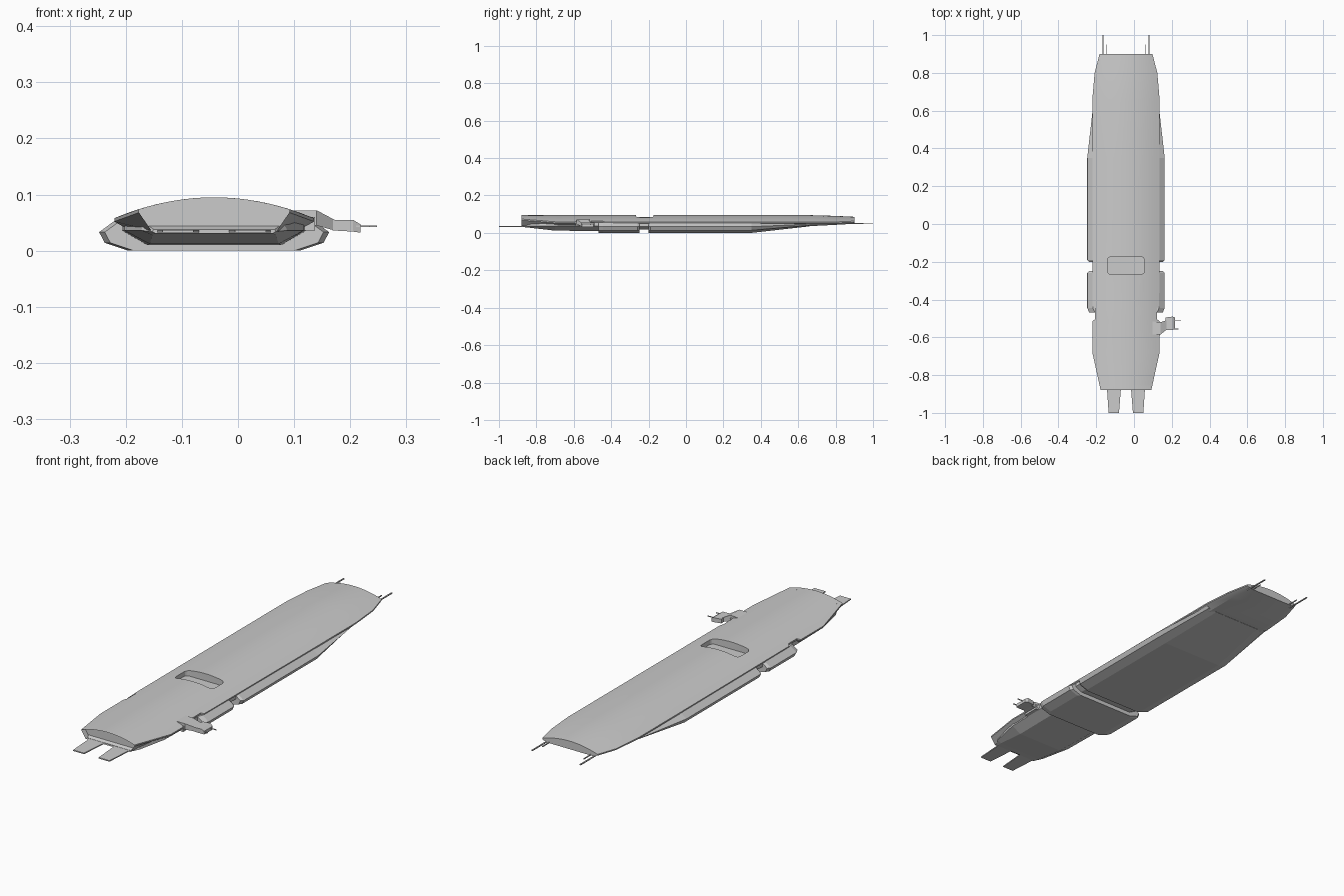
import bpy, bmesh, math
from mathutils import Vector

if "Cube" in bpy.data.objects:
    bpy.data.objects.remove(bpy.data.objects["Cube"])

CX = -0.0425  # hull centre line (the side island shifts the bounds)


def finish(name, bm, smooth=False):
    bmesh.ops.recalc_face_normals(bm, faces=bm.faces)
    me = bpy.data.meshes.new(name)
    bm.to_mesh(me)
    bm.free()
    ob = bpy.data.objects.new(name, me)
    bpy.context.collection.objects.link(ob)
    if smooth:
        bpy.ops.object.select_all(action='DESELECT')
        ob.select_set(True)
        bpy.context.view_layer.objects.active = ob
        bpy.ops.object.shade_smooth_by_angle(angle=math.radians(20))
    return ob


def loft_bm(rings):
    """Skin closed rings of equal point count and cap both ends."""
    bm = bmesh.new()
    vs = [[bm.verts.new(p) for p in r] for r in rings]
    n = len(vs[0])
    for a, b in zip(vs, vs[1:]):
        for i in range(n):
            bm.faces.new((a[i], a[(i + 1) % n], b[(i + 1) % n], b[i]))
    bm.faces.new(vs[0][::-1])
    bm.faces.new(vs[-1])
    return bm


def mirrored(y, half):
    """Ring at y from a right-hand half profile of (dx, z), top to bottom."""
    return ([(CX + x, y, z) for x, z in half] +
            [(CX - x, y, z) for x, z in reversed(half)])


def slab(name, pts, z0, z1):
    return finish(name, loft_bm([[(x, y, z0) for x, y in pts],
                                 [(x, y, z1) for x, y in pts]]))


def box(name, x0, x1, y0, y1, z0, z1):
    return slab(name, [(x0, y0), (x1, y0), (x1, y1), (x0, y1)], z0, z1)


# Upper hull: arched flight deck with tapered ends
def deck_ring(y, w, top, lip, wb, zb):
    half = []
    for i in range(8):
        x = w * (i + 0.5) / 7.5
        half.append((x, top - 0.038 * (x / 0.18) ** 2))
    half += [(w, half[-1][1] - lip), (wb, zb)]
    return mirrored(y, half)


deck = loft_bm([deck_ring(*s) for s in [
    (-0.88, 0.134, 0.095, 0.006, 0.112, 0.036),
    (-0.68, 0.178, 0.095, 0.006, 0.15, 0.036),
    (-0.515, 0.178, 0.095, 0.006, 0.15, 0.036),
    (-0.505, 0.165, 0.095, 0.006, 0.15, 0.036),
    (-0.445, 0.165, 0.095, 0.006, 0.15, 0.036),
    (-0.435, 0.176, 0.095, 0.006, 0.15, 0.036),
    (0.35, 0.178, 0.095, 0.006, 0.15, 0.036),
    (0.66, 0.178, 0.095, 0.006, 0.145, 0.036),
    (0.80, 0.166, 0.091, 0.006, 0.138, 0.043),
    (0.90, 0.140, 0.086, 0.006, 0.115, 0.049)]])
# Hangar mouth recessed under the front edge
mouth = min(deck.faces, key=lambda f: f.calc_center_median().y)
bmesh.ops.inset_region(deck, faces=[mouth], thickness=0.005)
bmesh.ops.translate(deck, verts=mouth.verts[:], vec=Vector((0, 0.025, 0)))
hull = finish("upper_hull", deck)

# Rounded lift well cut into the deck
rounded = []
for cx, cy, a0 in ((0.08, 0.028, 0), (-0.08, 0.028, 90),
                   (-0.08, -0.028, 180), (0.08, -0.028, 270)):
    for k in range(5):
        a = math.radians(a0 + k * 22.5)
        rounded.append((CX + cx + 0.018 * math.cos(a),
                        -0.22 + cy + 0.018 * math.sin(a)))
cutter = slab("lift_cutter", rounded, 0.062, 0.12)
mod = hull.modifiers.new("lift_well", 'BOOLEAN')
mod.operation, mod.solver, mod.object = 'DIFFERENCE', 'EXACT', cutter
bpy.ops.object.select_all(action='DESELECT')
bpy.context.view_layer.objects.active = hull
hull.select_set(True)
bpy.ops.object.modifier_apply(modifier=mod.name)
bpy.data.objects.remove(cutter)
bpy.ops.object.shade_smooth_by_angle(angle=math.radians(20))


# Lower hull: faceted belly in two blocks
def belly_ring(y, w, rise=0.0, top=0.055):
    f = lambda z: z + rise * (top - z) / top
    return mirrored(y, [(w - 0.03, top), (w, f(0.033)),
                        (w - 0.01, f(0.014)), (w - 0.052, f(0.0))])


finish("main_belly", loft_bm([belly_ring(-0.20, 0.195), belly_ring(-0.19, 0.205),
                              belly_ring(0.35, 0.205), belly_ring(0.66, 0.17, 0.035)]))
finish("forward_belly", loft_bm([belly_ring(-0.468, 0.195), belly_ring(-0.445, 0.205),
                                 belly_ring(-0.26, 0.205), belly_ring(-0.248, 0.195)]))

# Core visible in the grooves between the belly blocks
finish("keel_core", loft_bm([mirrored(y, [(0.172, 0.055), (0.172, 0.035), (0.14, 0.018)])
                             for y in (-0.43, -0.15)]))

# Bow under the flight deck, sloping up to the front
finish("bow_belly", loft_bm([mirrored(y, h) for y, h in [
    (-0.87, [(0.108, 0.038), (0.110, 0.034), (0.105, 0.031)]),
    (-0.84, [(0.125, 0.050), (0.130, 0.036), (0.110, 0.028)]),
    (-0.70, [(0.160, 0.055), (0.160, 0.036), (0.115, 0.012)]),
    (-0.44, [(0.165, 0.055), (0.165, 0.036), (0.120, 0.010)])]]))

# Front ramps and rear aerials, mirrored about the hull centre line
for s, side in ((-1, "left"), (1, "right")):
    slab("front_ramp_" + side,
         [(CX + s * x, y) for x, y in ((0.025, -0.85), (0.102, -0.85),
                                       (0.092, -1.0), (0.037, -1.0))], 0.032, 0.037)
    ax = CX + s * 0.122
    box("long_aerial_" + side, ax - 0.003, ax + 0.003, 0.88, 1.0, 0.047, 0.051)
    ax = CX + s * 0.105
    box("short_aerial_" + side, ax - 0.002, ax + 0.002, 0.88, 0.95, 0.050, 0.054)

# Side island: drooping arm, tower block and antennas
finish("island_arm", loft_bm([[(x, y0, z0), (x, y1, z0), (x, y1, z1), (x, y0, z1)]
                              for x, y0, y1, z0, z1 in [
    (0.09, -0.585, -0.515, 0.045, 0.072), (0.14, -0.585, -0.52, 0.045, 0.072),
    (0.172, -0.56, -0.51, 0.036, 0.055)]]))
finish("island_block", loft_bm([[(x, y0, z0), (x, y1, z0), (x, y1, z1), (x, y0, z1)]
                                for x, y0, y1, z0, z1 in [
    (0.168, -0.562, -0.495, 0.036, 0.055), (0.205, -0.56, -0.49, 0.034, 0.055),
    (0.218, -0.555, -0.495, 0.032, 0.047)]]))
box("island_root", 0.105, 0.137, -0.592, -0.515, 0.036, 0.060)
box("island_antenna_long", 0.21, 0.2475, -0.512, -0.508, 0.042, 0.045)
box("island_antenna_short", 0.21, 0.235, -0.558, -0.554, 0.042, 0.045)
